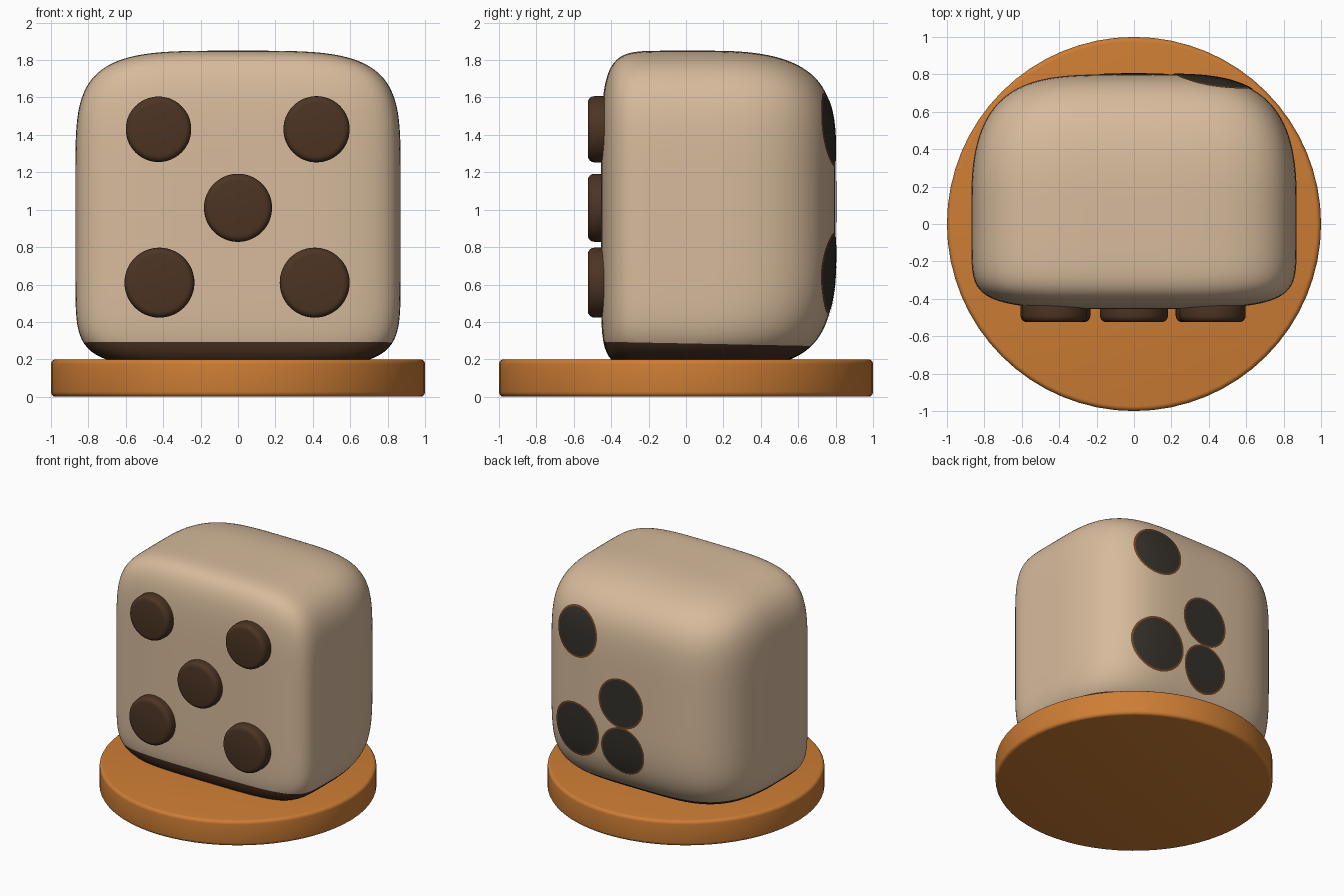
import bpy, bmesh, math

if "Cube" in bpy.data.objects:
    bpy.data.objects.remove(bpy.data.objects["Cube"])


def material(name, r, g, b):
    lin = [((c / 255 + 0.055) / 1.055) ** 2.4 for c in (r, g, b)]
    m = bpy.data.materials.new(name)
    m.diffuse_color = (*lin, 1)
    m.use_nodes = True
    m.node_tree.nodes["Principled BSDF"].inputs["Base Color"].default_value = m.diffuse_color
    return m


CREAM = material("cream", 215, 187, 156)
ORANGE = material("orange", 205, 125, 52)
BROWN = material("dark brown", 76, 52, 35)
CHARCOAL = material("charcoal", 52, 48, 42)
RUST = material("rust", 112, 68, 36)


def add_object(name, bm, mats, angle=40):
    me = bpy.data.meshes.new(name)
    bm.to_mesh(me)
    bm.free()
    ob = bpy.data.objects.new(name, me)
    bpy.context.collection.objects.link(ob)
    for m in mats:
        me.materials.append(m)
    bpy.ops.object.select_all(action='DESELECT')
    ob.select_set(True)
    bpy.context.view_layer.objects.active = ob
    bpy.ops.object.shade_smooth_by_angle(angle=math.radians(angle))
    return ob


# Body shape: a soft box, flat in front and rounder at the back
CY, CZ = 0.1, 1.05
HX, FRONT, BACK, UP, DOWN = 0.87, 0.555, 0.70, 0.80, 0.90


def field(u, v, w):
    low = 10 - 5 * min(max(v, 0), 1)
    return (abs(u) ** 4 + abs(v) ** (2.7 if v > 0 else 8)
            + abs(w) ** (5 if w > 0 else low))


def solve(func, lo, hi):
    for _ in range(30):
        mid = (lo + hi) / 2
        if func(mid) < 1:
            lo = mid
        else:
            hi = mid
    return lo


def back_y(x, z):
    w = (z - CZ) / (UP if z > CZ else DOWN)
    return CY + BACK * solve(lambda v: field(x / HX, v, w), 0, 1)


# Rounded body with a dark band round the foot
bm = bmesh.new()
bmesh.ops.create_cube(bm, size=2)
bmesh.ops.subdivide_edges(bm, edges=bm.edges[:], cuts=39, use_grid_fill=True)
for vert in bm.verts:
    u, v, w = vert.co
    t = solve(lambda s: field(u * s, v * s, w * s), 0, 1)
    vert.co = (u * t * HX,
               CY + v * t * (BACK if v > 0 else FRONT),
               CZ + w * t * (UP if w > 0 else DOWN))
bmesh.ops.bisect_plane(bm, geom=bm.verts[:] + bm.edges[:] + bm.faces[:],
                       plane_co=(0, 0, 0.285), plane_no=(0, 0.02, 1))
for f in bm.faces:
    c = f.calc_center_median()
    f.material_index = 1 if c.z + 0.02 * c.y < 0.285 else 0
add_object("body", bm, [CREAM, BROWN], 60)


def disc(name, radius, depth, location, rotation, bevel, mat):
    bm = bmesh.new()
    bmesh.ops.create_cone(bm, cap_ends=True, segments=64, radius1=radius,
                          radius2=radius, depth=depth)
    rim = [e for e in bm.edges
           if abs(e.verts[0].co.z - e.verts[1].co.z) < 1e-5]
    bmesh.ops.bevel(bm, geom=rim, offset=bevel, segments=4, profile=0.5,
                    affect='EDGES')
    ob = add_object(name, bm, [mat])
    ob.location = location
    ob.rotation_euler = rotation
    return ob


# Round base
disc("base", 1.0, 0.19, (0, 0, 0.105 - 0.01), (0, 0, 0), 0.025, ORANGE).scale.z = 1.0
bpy.data.objects["base"].location.z = 0.1
bpy.data.objects["base"].scale.z = 0.2 / 0.19

# Five raised spots on the front
for i, (x, z, r) in enumerate([(-0.425, 1.43, 0.175), (0.42, 1.43, 0.177),
                               (0, 1.01, 0.182), (-0.42, 0.61, 0.187),
                               (0.41, 0.61, 0.187)]):
    disc(f"front_spot_{i + 1}", r, 0.125, (x, -0.4625, z),
         (math.pi / 2, 0, 0), 0.035, BROWN)


# Four thin painted spots on the back, with a fine rust rim
def back_spot(name, x, z, r, seg=48):
    bm = bmesh.new()
    rings = []
    for k in (0.25, 0.5, 0.75, 0.93, 1.0):
        ring = []
        for i in range(seg):
            a = 2 * math.pi * i / seg
            px, pz = x + r * k * math.cos(a), z + r * k * math.sin(a)
            ring.append(bm.verts.new((px, back_y(px, pz) + 0.006, pz)))
        rings.append(ring)
    bm.faces.new(rings[0][::-1])
    for n, (a, b) in enumerate(zip(rings, rings[1:])):
        for i in range(seg):
            j = (i + 1) % seg
            f = bm.faces.new((a[i], a[j], b[j], b[i]))
            f.material_index = 1 if n == 3 else 0
    bmesh.ops.recalc_face_normals(bm, faces=bm.faces[:])
    bm.faces.ensure_lookup_table()
    bm.normal_update()
    if bm.faces[0].normal.y < 0:
        bmesh.ops.reverse_faces(bm, faces=bm.faces[:])
    add_object(name, bm, [CHARCOAL, RUST], 60)


for i, spot in enumerate([(0.42, 1.43, 0.195), (0.42, 0.66, 0.215),
                          (0.01, 0.975, 0.197), (0, 0.595, 0.19)]):
    back_spot(f"back_spot_{i + 1}", *spot)
